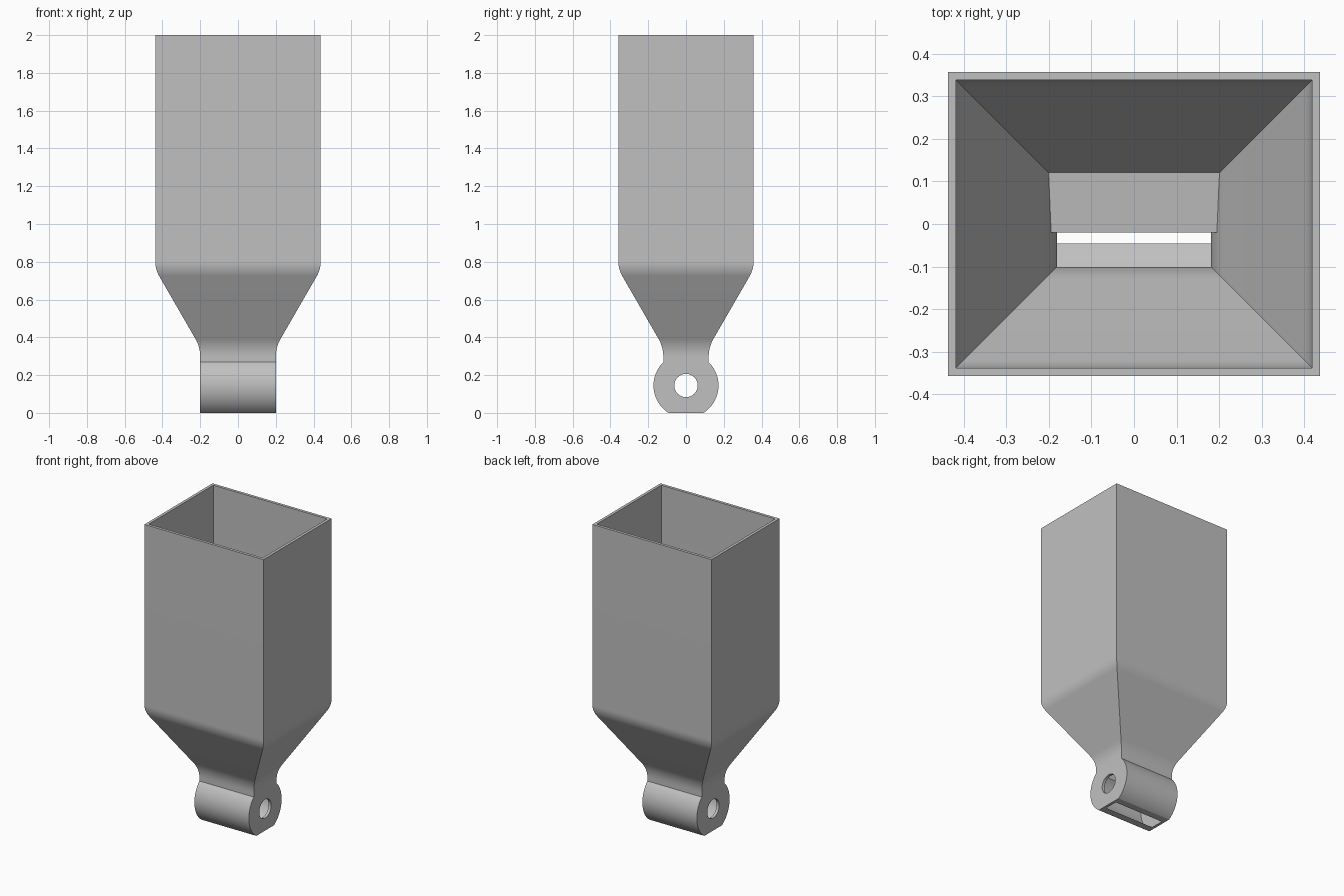
import bpy, bmesh, math

cube = bpy.data.objects.get("Cube")
if cube:
    bpy.data.objects.remove(cube, do_unlink=True)

grey = bpy.data.materials.new("plain grey")
grey.use_nodes = True
COLOUR = (0.53, 0.53, 0.53, 1)
grey.diffuse_color = COLOUR
grey.node_tree.nodes["Principled BSDF"].inputs["Base Color"].default_value = COLOUR

WALL = 0.019
HALF_X, HALF_Y = 0.4375, 0.3575      # outer half sizes of the bin
TAPER = 0.2375                       # how far each wall moves in at the throat
SLOPE = math.radians(30)
AXIS_Z, DRUM_R = 0.145, 0.172


def make_object(name, rings):
    """Closed solid skinned over rings with equal point counts."""
    bm = bmesh.new()
    loops = [[bm.verts.new(p) for p in ring] for ring in rings]
    for a, b in zip(loops, loops[1:]):
        for i in range(len(a)):
            j = (i + 1) % len(a)
            bm.faces.new((a[i], a[j], b[j], b[i]))
    bm.faces.new(loops[0])
    bm.faces.new(loops[-1])
    bmesh.ops.recalc_face_normals(bm, faces=bm.faces)
    mesh = bpy.data.meshes.new(name)
    bm.to_mesh(mesh)
    bm.free()
    mesh.materials.append(grey)
    obj = bpy.data.objects.new(name, mesh)
    bpy.context.collection.objects.link(obj)
    return obj


def extrude_x(name, profile, half):
    return make_object(name, [[(x, y, z) for y, z in profile] for x in (-half, half)])


def circle(radius, start=0.0, sweep=2 * math.pi, steps=96):
    return [(radius * math.cos(start + sweep * i / steps),
             AXIS_Z + radius * math.sin(start + sweep * i / steps)) for i in range(steps)]


def funnel(name, inset, top, bottom):
    """Rectangular bin, filleted 30 degree taper and straight throat."""
    low_z = 0.348 + inset * math.tan(SLOPE / 2)
    high_z = low_z + TAPER / math.tan(SLOPE)
    low_r, high_r = 0.19 + inset, 0.15 - inset
    tangent = math.tan(SLOPE / 2)
    steps = [i / 10 * SLOPE for i in range(11)]
    path = [(0, top)]                # (inward shift, height)
    path += [(high_r * (1 - math.cos(a)), high_z + high_r * (tangent - math.sin(a)))
             for a in steps]
    path += [(TAPER - low_r * (1 - math.cos(a)), low_z - low_r * (tangent - math.sin(a)))
             for a in reversed(steps)]
    path.append((TAPER, bottom))
    rings = []
    for shift, z in path:
        x, y = HALF_X - inset - shift, HALF_Y - inset - shift
        rings.append([(-x, -y, z), (x, -y, z), (x, y, z), (-x, y, z)])
    return make_object(name, rings)


def combine(target, other, operation):
    mod = target.modifiers.new(operation.lower(), "BOOLEAN")
    mod.operation, mod.object, mod.solver = operation, other, "EXACT"
    bpy.ops.object.select_all(action="DESELECT")
    bpy.context.view_layer.objects.active = target
    target.select_set(True)
    bpy.ops.object.modifier_apply(modifier=mod.name)
    bpy.data.objects.remove(other, do_unlink=True)


# Outer shell: bin with a flat-bottomed drum housing under the throat
hopper = funnel("hopper", 0, 2.0, 0.2)
flat = math.asin(AXIS_Z / DRUM_R)
drum = extrude_x("drum_housing", circle(DRUM_R, -flat, math.pi + 2 * flat)
                 + [(-DRUM_R * math.cos(flat), 0)], 0.2)
combine(hopper, drum, "UNION")

# Hollow interior, with a gently sloping shelf left across the throat
hollow = funnel("hollow", WALL, 2.1, 0.2)
shelf = extrude_x("shelf", [(-0.02, 0.1), (-0.02, 0.372), (0.3, 0.405), (0.3, 0.1)], 0.5)
combine(hollow, shelf, "DIFFERENCE")
combine(hopper, hollow, "DIFFERENCE")

# Drum chamber, open through the flat bottom, and the axle hole
combine(hopper, extrude_x("chamber", circle(DRUM_R - 0.02), 0.182), "DIFFERENCE")
combine(hopper, extrude_x("axle_hole", circle(0.062, steps=48), 0.3), "DIFFERENCE")

bpy.ops.object.shade_smooth_by_angle(angle=math.radians(25))
